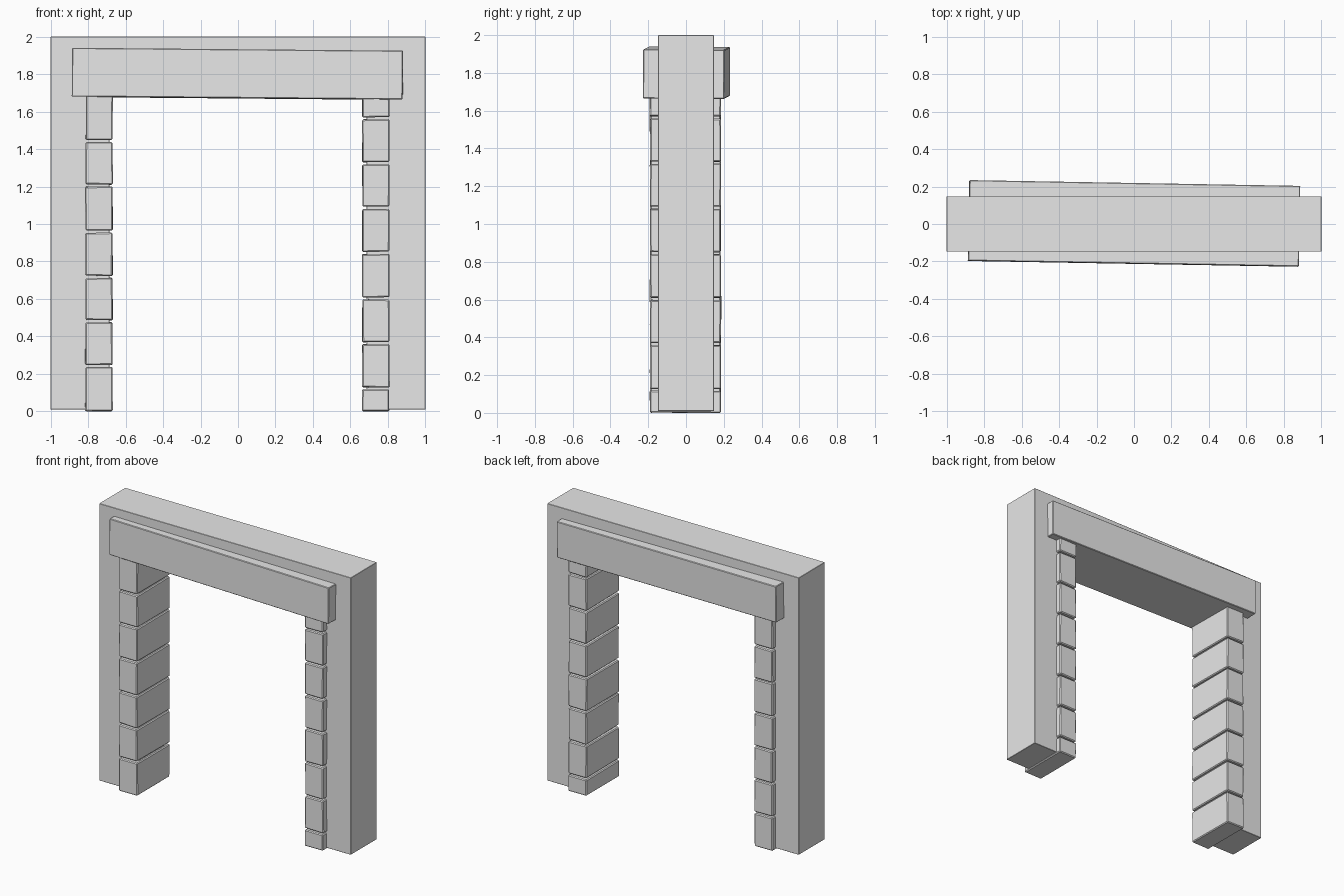
import bpy, bmesh, math, random
from mathutils import Matrix, Vector

random.seed(4)
if "Cube" in bpy.data.objects:
    bpy.data.objects.remove(bpy.data.objects["Cube"], do_unlink=True)

# One stone colour throughout
GREY = (0.8, 0.8, 0.8, 1)
stone = bpy.data.materials.new("stone_grey")
stone.use_nodes = True
stone.diffuse_color = GREY
stone.node_tree.nodes["Principled BSDF"].inputs["Base Color"].default_value = GREY


def add_object(name, bm):
    bmesh.ops.recalc_face_normals(bm, faces=bm.faces)
    mesh = bpy.data.meshes.new(name)
    bm.to_mesh(mesh)
    bm.free()
    mesh.materials.append(stone)
    obj = bpy.data.objects.new(name, mesh)
    bpy.context.collection.objects.link(obj)
    return obj


def add_bevel(obj, width):
    mod = obj.modifiers.new("worn_edges", "BEVEL")
    mod.width = width
    mod.segments = 1


def add_box(name, size, center, bevel, rot=(0, 0, 0), wobble=0):
    bm = bmesh.new()
    bmesh.ops.create_cube(bm, size=1, matrix=Matrix.Diagonal((*size, 1)))
    for v in bm.verts:
        v.co += Vector([random.uniform(-wobble, wobble) for _ in range(3)])
    obj = add_object(name, bm)
    obj.location = center
    obj.rotation_euler = [math.radians(a) for a in rot]
    add_bevel(obj, bevel)
    return obj


# Wall frame: doorway outline extruded through its depth
outline = [(-1, 0.01), (-1, 2), (1, 2), (1, 0.01),
           (0.685, 0.01), (0.685, 1.72), (-0.685, 1.72), (-0.685, 0.01)]
bm = bmesh.new()
face = bm.faces.new([bm.verts.new((x, -0.148, z)) for x, z in outline])
side = bmesh.ops.extrude_face_region(bm, geom=[face])["geom"]
bmesh.ops.translate(bm, vec=(0, 0.296, 0),
                    verts=[g for g in side if isinstance(g, bmesh.types.BMVert)])
add_bevel(add_object("wall_frame", bm), 0.002)

# Slightly crooked lintel beam running through the wall
add_box("lintel", (1.765, 0.43, 0.26), (0, 0.003, 1.801), 0.004, rot=(-0.4, 0.5, -1))

# Columns of uneven jamb blocks, given by their joint heights
GAP = 0.011
columns = {
    "right": (-0.742, [0, 0.242, 0.482, 0.718, 0.96, 1.205, 1.444, 1.69]),
    "left": (0.735, [0, 0.123, 0.364, 0.603, 0.845, 1.085, 1.325, 1.564, 1.69]),
}
for name, (x, joints) in columns.items():
    for i, (low, high) in enumerate(zip(joints, joints[1:])):
        bottom = low + (GAP / 2 if i else 0)
        top = high - GAP / 2
        turn = random.uniform(-0.4, 0.4)
        add_box(f"{name}_jamb_block_{i + 1}", (0.145, 0.375, top - bottom),
                (x, -0.003, (bottom + top) / 2), 0.006,
                rot=(0, 0, turn), wobble=0.002)
